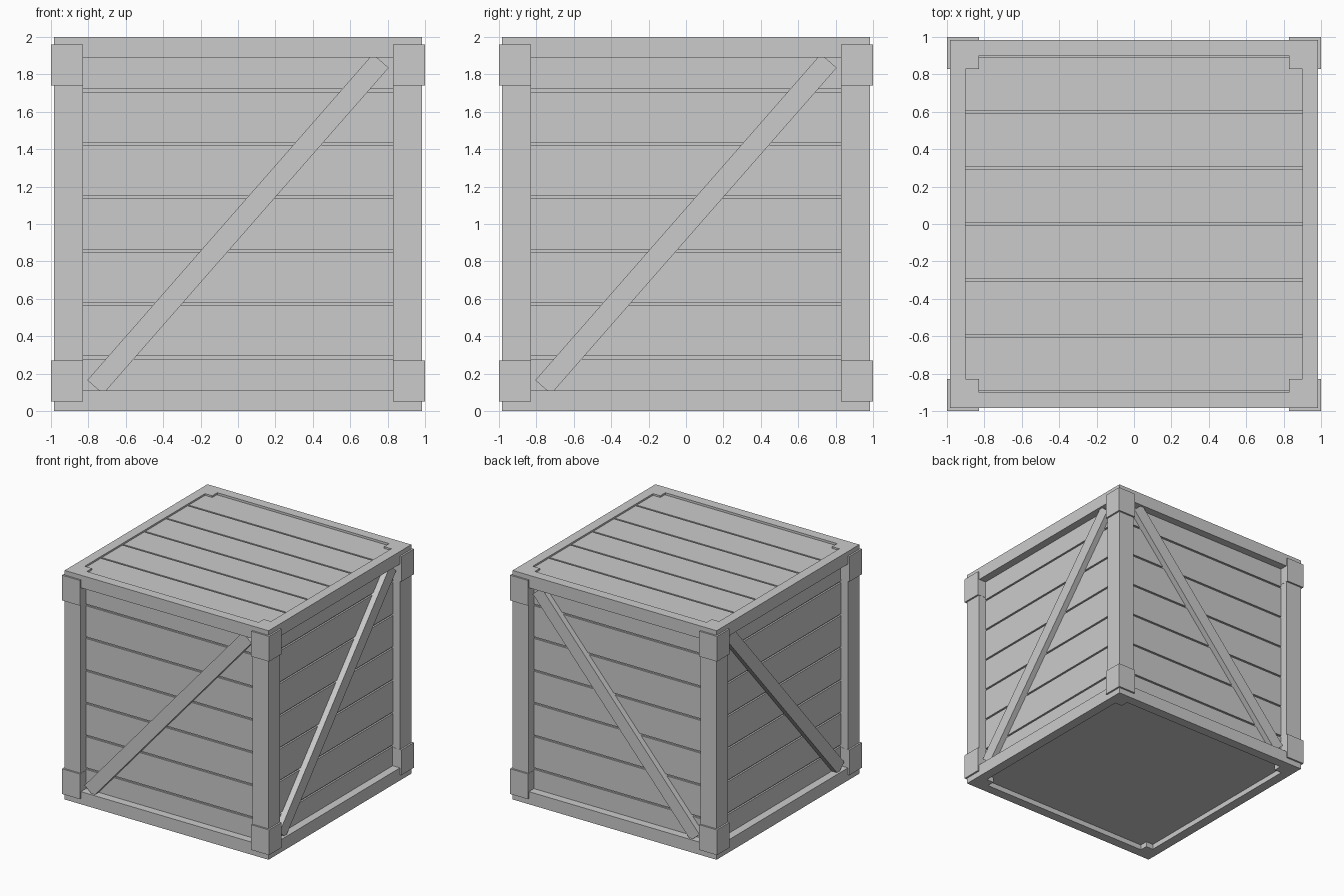
import bpy
import math
from mathutils import Matrix, Vector

if "Cube" in bpy.data.objects:
    bpy.data.objects.remove(bpy.data.objects["Cube"])

grey = bpy.data.materials.new("plain grey")
grey.use_nodes = True
grey.diffuse_color = (0.6, 0.6, 0.6, 1)
bsdf = next(n for n in grey.node_tree.nodes if n.type == "BSDF_PRINCIPLED")
bsdf.inputs["Base Color"].default_value = grey.diffuse_color


def box(name, low, high, turn=Matrix()):
    """Box between two corners, then moved by the turn matrix."""
    low, high = Vector(low), Vector(high)
    bpy.ops.mesh.primitive_cube_add(size=1)
    ob = bpy.context.object
    ob.name = name
    size = Matrix.Diagonal((high - low).to_4d())
    size[3][3] = 1
    ob.data.transform(turn @ Matrix.Translation((low + high) / 2) @ size)
    ob.data.materials.append(grey)
    return ob


OUT = 0.985      # outer face of the frame
POST = 0.83      # inner edge of the posts
RAIL = 0.9       # inner face of the rails
PANEL = 0.915    # outer face of the side boards
RAIL_H = 0.11
GAP = 0.0075     # half of the gap between boards

# Inner box: floor panel and the bottoms of the grooves
box("inner_box", (-RAIL, -RAIL, 0.045), (RAIL, RAIL, 1.965))

# Corner posts with metal-style brackets at both ends
for sx in (-1, 1):
    for sy in (-1, 1):
        flip = Matrix.Diagonal((sx, sy, 1, 1))
        spots = [("corner_post", POST, OUT, 0, 2),
                 ("lower_bracket", POST - 0.002, 1, 0.05, 0.27),
                 ("upper_bracket", POST - 0.002, 1, 1.74, 1.96)]
        for name, a, b, z0, z1 in spots:
            ob = box(name, (a, a, z0), (b, b, z1), flip)
            if sx * sy < 0:
                ob.data.flip_normals()

# Four sides: rails, horizontal boards and a diagonal brace
ROWS = 7
pitch = 2 / ROWS
for side, angle in (("front", 0), ("left", 90), ("back", 180), ("right", 270)):
    turn = Matrix.Rotation(math.radians(angle), 4, "Z")
    box(side + "_lower_rail", (-POST, -OUT, 0), (POST, -RAIL, RAIL_H), turn)
    box(side + "_upper_rail", (-POST, -OUT, 2 - RAIL_H), (POST, -RAIL, 2), turn)
    for i in range(ROWS):
        z0 = max(i * pitch + GAP, 0.05)
        z1 = min((i + 1) * pitch - GAP, 1.96)
        box(side + "_board", (-RAIL, -PANEL, z0), (RAIL, -0.88, z1), turn)
    # opposite braces run parallel
    lean = 1 if angle in (0, 90) else -1
    tilt = Matrix.Translation((0, 0, 1)) @ Matrix.Rotation(
        -lean * math.radians(48.8), 4, "Y")
    box(side + "_brace", (-1.159, -0.965, -0.056), (1.159, -0.9, 0.056),
        turn @ tilt)

# Lid boards
LID_ROWS = 6
lid_pitch = 2 * RAIL / LID_ROWS
for i in range(LID_ROWS):
    y0 = -RAIL + i * lid_pitch
    box("lid_board", (-RAIL, y0 + GAP, 1.95),
        (RAIL, y0 + lid_pitch - GAP, 1.985))
